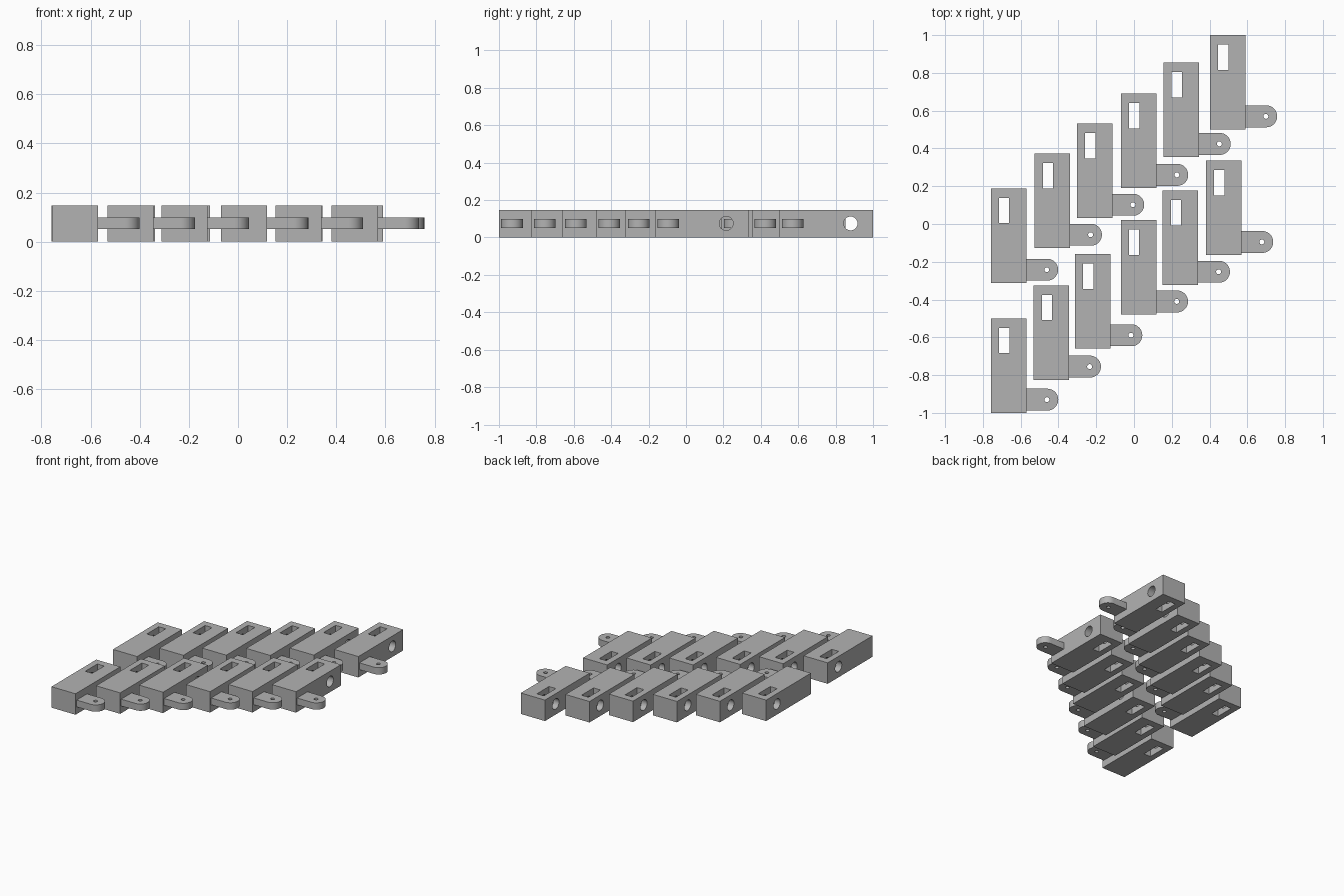
import bpy, bmesh, math
from mathutils import Matrix, Vector

if "Cube" in bpy.data.objects:
    bpy.data.objects.remove(bpy.data.objects["Cube"], do_unlink=True)

WIDTH, LENGTH, HEIGHT = 0.188, 0.5, 0.148
MID = HEIGHT / 2 + 0.001

grey = bpy.data.materials.new("plain grey")
grey.use_nodes = True
colour = (0.45, 0.45, 0.45, 1)
grey.diffuse_color = colour
grey.node_tree.nodes["Principled BSDF"].inputs["Base Color"].default_value = colour


def add_object(name, mesh, location=(0, 0, 0)):
    ob = bpy.data.objects.new(name, mesh)
    ob.location = location
    bpy.context.collection.objects.link(ob)
    return ob


def finish(name, bm):
    mesh = bpy.data.meshes.new(name)
    bm.to_mesh(mesh)
    bm.free()
    mesh.materials.append(grey)
    return add_object(name, mesh)


def box(name, low, high):
    bm = bmesh.new()
    low, high = Vector(low), Vector(high)
    size = Matrix.Diagonal((*(high - low), 1))
    bmesh.ops.create_cube(bm, size=1, matrix=Matrix.Translation((low + high) / 2) @ size)
    return finish(name, bm)


def cylinder(name, centre, radius, depth, turn=Matrix()):
    bm = bmesh.new()
    bmesh.ops.create_cone(bm, cap_ends=True, segments=40, radius1=radius, radius2=radius,
                          depth=depth, matrix=Matrix.Translation(centre) @ turn)
    return finish(name, bm)


def tongue(name, x0, x1, y, radius, low, high):
    # straight strip with a half-round free end
    bm = bmesh.new()
    points = [(x0, y + radius), (x0, y - radius)]
    for i in range(25):
        a = math.pi * (i / 24 - 0.5)
        points.append((x1 + radius * math.cos(a), y + radius * math.sin(a)))
    face = bm.faces.new([bm.verts.new((px, py, low)) for px, py in points])
    top = bmesh.ops.extrude_face_region(bm, geom=[face])["geom"]
    bmesh.ops.translate(bm, vec=(0, 0, high - low),
                        verts=[v for v in top if isinstance(v, bmesh.types.BMVert)])
    bmesh.ops.recalc_face_normals(bm, faces=bm.faces)
    return finish(name, bm)


def carve(ob, cutters):
    # cut the holes, bake the result, then remove the helpers
    for cutter in cutters:
        cutter.hide_render = True
        mod = ob.modifiers.new(cutter.name, 'BOOLEAN')
        mod.operation, mod.solver, mod.object = 'DIFFERENCE', 'EXACT', cutter
    graph = bpy.context.evaluated_depsgraph_get()
    mesh = bpy.data.meshes.new_from_object(ob.evaluated_get(graph))
    ob.modifiers.clear()
    ob.data = mesh
    for cutter in cutters:
        bpy.data.objects.remove(cutter, do_unlink=True)
    bpy.ops.object.select_all(action='DESELECT')
    ob.select_set(True)
    bpy.context.view_layer.objects.active = ob
    bpy.ops.object.shade_smooth_by_angle(angle=math.radians(30))
    bpy.ops.object.select_all(action='DESELECT')
    mesh = ob.data
    bpy.data.objects.remove(ob, do_unlink=True)
    return mesh


# Link body: block with an upright slot and a cross bore near its back end
body = carve(
    box("link_body", (0, -LENGTH, 0), (WIDTH, 0, HEIGHT)),
    [box("slot_cutter", (0.043, -0.184, -0.1), (0.097, -0.05, 0.3)),
     cylinder("bore_cutter", (WIDTH / 2, -0.12, MID), 0.037, 0.5,
              Matrix.Rotation(math.pi / 2, 4, 'Y'))])

# Link tab: round-ended tongue with a pin hole
tab_y = 0.07 - LENGTH
tab = carve(
    tongue("link_tab", WIDTH - 0.005, WIDTH + 0.11, tab_y, 0.058, 0.051, 0.099),
    [cylinder("pin_cutter", (WIDTH + 0.108, tab_y, MID), 0.013, 0.5)])

# Two staggered rows of links, placed by their back left corners
rows = {
    "back": [(-0.758, 0.188), (-0.526, 0.373), (-0.302, 0.532),
             (-0.069, 0.69), (0.156, 0.854), (0.402, 1.0)],
    "front": [(-0.757, -0.5), (-0.531, -0.325), (-0.312, -0.159),
              (-0.07, 0.02), (0.152, 0.177), (0.381, 0.335)],
}
for row, corners in rows.items():
    for number, (x, y) in enumerate(corners, 1):
        add_object(f"{row}_link_body_{number}", body, (x, y, 0))
        add_object(f"{row}_link_tab_{number}", tab, (x, y, 0))
